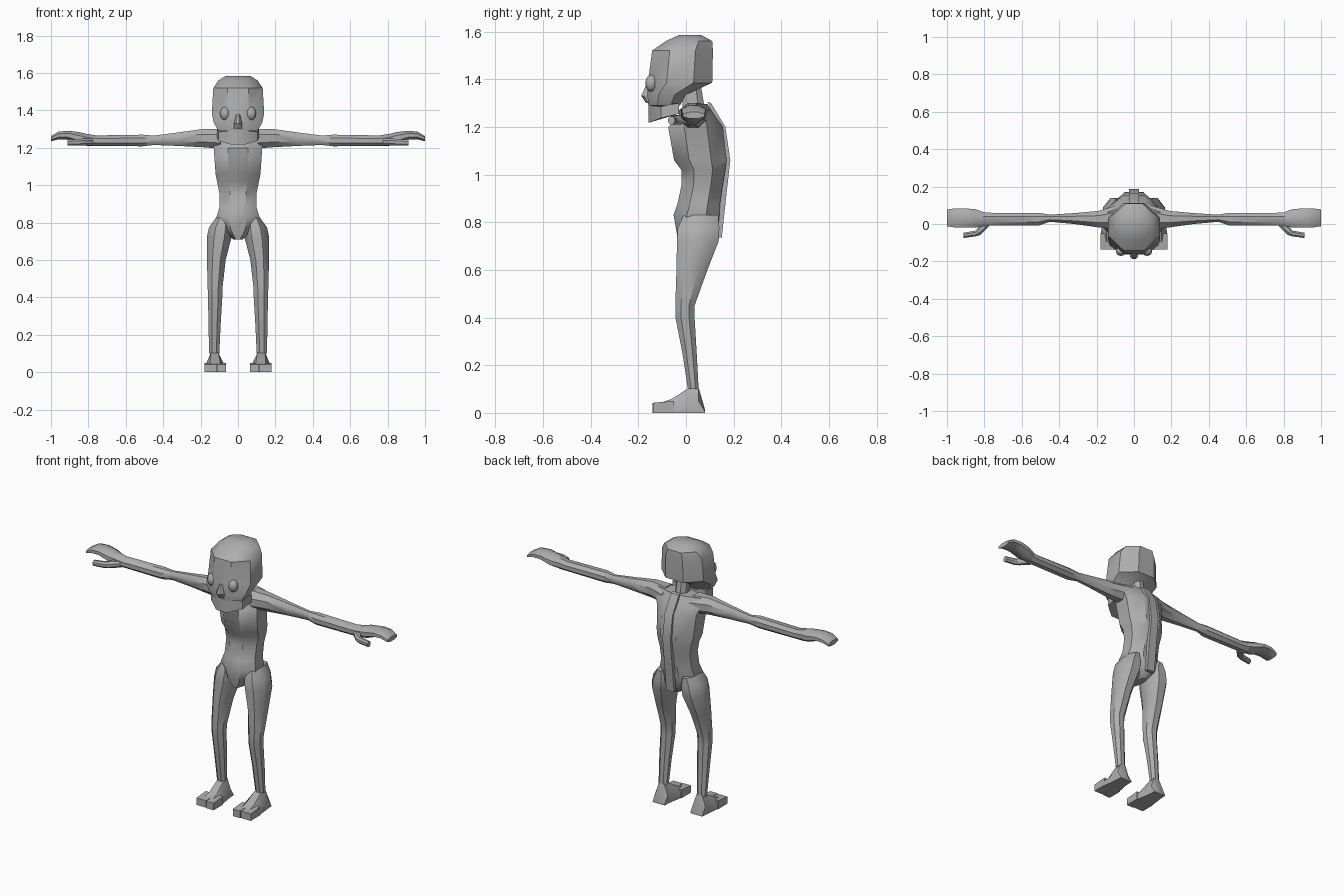
import bpy, bmesh, math

skin = bpy.data.materials.new("plain_grey")
skin.diffuse_color = (0.42, 0.42, 0.42, 1)

OCT = [(1, .42), (.42, 1), (-.42, 1), (-1, .42), (-1, -.42), (-.42, -1), (.42, -1), (1, -.42)]
BOX = [(1, 1), (-1, 1), (-1, -1), (1, -1)]


def finish(name, bm, mirror=False, angle=40):
    bmesh.ops.recalc_face_normals(bm, faces=bm.faces)
    me = bpy.data.meshes.new(name)
    bm.to_mesh(me)
    bm.free()
    me.materials.append(skin)
    ob = bpy.data.objects.new(name, me)
    bpy.context.collection.objects.link(ob)
    bpy.ops.object.select_all(action='DESELECT')
    bpy.context.view_layer.objects.active = ob
    ob.select_set(True)
    bpy.ops.object.shade_smooth_by_angle(angle=math.radians(angle))
    if mirror:
        m = ob.modifiers.new("mirror", 'MIRROR')
        m.use_clip = False
        m.use_mirror_merge = False
    return ob


def loft(name, axis, rings, mirror=False, shape=OCT, angle=40):
    """Rings are (t, a0, a1, b0, b1): position on the axis and the two extents."""
    bm = bmesh.new()
    loops = []
    for t, a0, a1, b0, b1 in rings:
        loop = []
        for u, v in shape:
            a = (a0 + a1) / 2 + u * (a1 - a0) / 2
            b = (b0 + b1) / 2 + v * (b1 - b0) / 2
            co = {'x': (t, a, b), 'y': (a, t, b), 'z': (a, b, t)}[axis]
            loop.append(bm.verts.new(co))
        loops.append(loop)
    n = len(shape)
    for p, q in zip(loops, loops[1:]):
        for i in range(n):
            j = (i + 1) % n
            bm.faces.new((p[i], p[j], q[j], q[i]))
    bm.faces.new(loops[0])
    bm.faces.new(loops[-1])
    return finish(name, bm, mirror, angle)


def extrude_profile(name, pts, x0, x1, mirror=False):
    """Side profile of (y, z) points, extruded along x."""
    bm = bmesh.new()
    f = bm.faces.new([bm.verts.new((x0, y, z)) for y, z in pts])
    ext = bmesh.ops.extrude_face_region(bm, geom=[f])
    for v in ext['geom']:
        if isinstance(v, bmesh.types.BMVert):
            v.co.x = x1
    return finish(name, bm, mirror, 25)


def ball(name, loc, size, mirror=False):
    bm = bmesh.new()
    bmesh.ops.create_uvsphere(bm, u_segments=10, v_segments=6, radius=1)
    for v in bm.verts:
        v.co = [loc[i] + v.co[i] * size[i] for i in range(3)]
    return finish(name, bm, mirror)


# torso with rounded back and pelvis
loft("torso", 'z', [
    (.71, -.025, .025, -.03, .09), (.76, -.09, .09, -.04, .135),
    (.83, -.115, .115, -.052, .14), (.88, -.1, .1, -.035, .143),
    (.96, -.1, .1, -.018, .155), (1.02, -.112, .112, -.02, .165),
    (1.06, -.12, .12, -.05, .17), (1.2, -.13, .13, -.075, .155),
    (1.25, -.15, .15, -.02, .12), (1.295, -.14, .14, .0, .09)])

# neck
loft("neck", 'z', [(1.2, -.05, .05, -.01, .09), (1.3, -.035, .035, -.015, .075),
                   (1.42, -.03, .03, -.01, .055)])

# ridge down the spine
extrude_profile("spine_ridge", [
    (.09, 1.305), (.105, 1.3), (.165, 1.2), (.186, 1.06), (.17, .92), (.15, .735),
    (.13, .735), (.14, .92), (.155, 1.06), (.14, 1.2)], -.026, .026)

# skull
loft("head", 'z', [
    (1.29, -.105, .105, -.158, -.025), (1.335, -.13, .13, -.162, .0),
    (1.385, -.14, .14, -.16, .11), (1.52, -.132, .132, -.142, .113),
    (1.56, -.105, .105, -.085, .11), (1.585, -.065, .065, -.03, .065)])

# jaw, dropping forward to the chin
bm = bmesh.new()
lower, upper = [], []
for x, y, zl, zu in [(-.112, -.03, 1.255, 1.3), (-.105, -.105, 1.237, 1.285),
                     (-.035, -.158, 1.217, 1.29), (.035, -.158, 1.217, 1.29),
                     (.105, -.105, 1.237, 1.285), (.112, -.03, 1.255, 1.3)]:
    lower.append(bm.verts.new((x, y, zl)))
    upper.append(bm.verts.new((x, y, zu)))
for i in range(6):
    j = (i + 1) % 6
    bm.faces.new((lower[i], lower[j], upper[j], upper[i]))
bm.faces.new(lower)
bm.faces.new(upper)
finish("jaw", bm)

# eyes and nose
ball("eye", (.07, -.145, 1.383), (.028, .026, .036), True)
loft("nose", 'z', [(1.3, -.02, .02, -.168, -.14), (1.33, -.022, .022, -.188, -.14),
                   (1.38, -.01, .01, -.165, -.14)])

# arms
loft("arm", 'x', [
    (.09, -.03, .1, 1.195, 1.3), (.19, -.018, .07, 1.203, 1.3),
    (.32, .0, .058, 1.21, 1.282), (.45, .012, .05, 1.215, 1.265),
    (.51, -.008, .06, 1.208, 1.27), (.76, -.008, .06, 1.21, 1.266),
    (.81, -.012, .062, 1.21, 1.275)], True)

# mitten hands and thumbs
loft("hand", 'x', [
    (.8, -.01, .062, 1.212, 1.272), (.85, -.02, .08, 1.22, 1.284),
    (.91, -.02, .083, 1.243, 1.291), (.96, -.018, .083, 1.245, 1.286),
    (1.0, -.012, .078, 1.235, 1.262)], True)
loft("thumb", 'x', [
    (.775, -.012, .03, 1.212, 1.25), (.82, -.058, .0, 1.211, 1.25),
    (.845, -.066, -.035, 1.211, 1.247), (.912, -.075, -.047, 1.211, 1.243)], True)

# legs
loft("leg", 'z', [
    (.83, .055, .115, -.01, .135), (.775, .03, .155, -.035, .14),
    (.72, .035, .167, -.038, .137), (.6, .066, .166, -.04, .09),
    (.45, .083, .162, -.045, .036), (.4, .084, .16, -.044, .036),
    (.25, .093, .158, -.015, .045), (.1, .1, .154, .008, .053)], True)

# feet with two blunt toes
loft("foot", 'y', [
    (.08, .085, .165, 0, .012), (.052, .085, .165, 0, .11),
    (.012, .08, .17, 0, .105), (-.06, .066, .178, 0, .058),
    (-.1, .064, .18, 0, .045)], True,
    shape=[(1, -1), (1, -.1), (.45, 1), (-.45, 1), (-1, -.1), (-1, -1)])
for label, x0, x1, tip in (("inner_toe", .064, .112, -.14), ("outer_toe", .116, .18, -.136)):
    loft(label, 'y', [(-.05, x0, x1, 0, .05), (tip, x0, x1, 0, .042)], True, shape=BOX)
